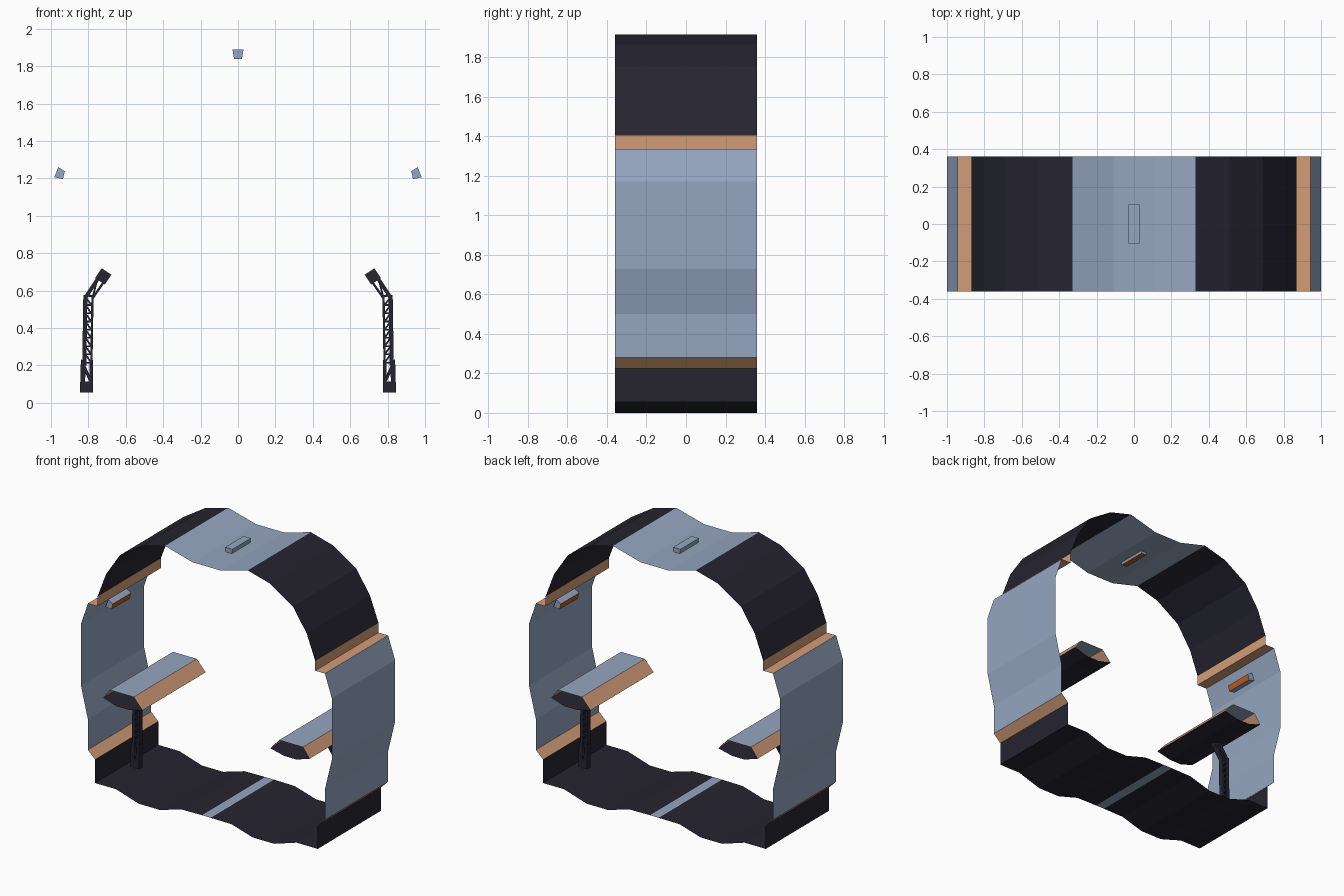
import bpy, bmesh, math
from mathutils import Vector

if "Cube" in bpy.data.objects:
    bpy.data.objects.remove(bpy.data.objects["Cube"])

D = 0.36  # half depth along y


def material(name, rgb):
    m = bpy.data.materials.new(name)
    m.diffuse_color = (*rgb, 1)
    m.use_nodes = True
    m.node_tree.nodes["Principled BSDF"].inputs["Base Color"].default_value = m.diffuse_color
    return m


BLUE = material("steel_blue", (0.30, 0.38, 0.53))
DARK = material("near_black", (0.019, 0.018, 0.030))
PEACH = material("peach_trim", (0.65, 0.335, 0.19))
ORANGE = material("deep_orange", (0.50, 0.11, 0.016))


def finish(name, bm, mats):
    me = bpy.data.meshes.new(name)
    bm.to_mesh(me)
    bm.free()
    for m in mats:
        me.materials.append(m)
    ob = bpy.data.objects.new(name, me)
    bpy.context.collection.objects.link(ob)
    return ob


def sheet(name, pts, mats, idx=None, half=D, closed=False, caps=False):
    """Extrude an x-z profile along y; idx gives a material per segment."""
    bm = bmesh.new()
    a = [bm.verts.new((x, -half, z)) for x, z in pts]
    b = [bm.verts.new((x, half, z)) for x, z in pts]
    n = len(pts)
    for i in range(n if closed else n - 1):
        j = (i + 1) % n
        f = bm.faces.new((a[i], a[j], b[j], b[i]))
        f.material_index = idx[i] if idx else 0
    if caps:
        bm.faces.new(a[::-1])
        bm.faces.new(b)
        bmesh.ops.recalc_face_normals(bm, faces=bm.faces)
    return finish(name, bm, mats)


def mirrored(pts, s):
    return [(s * x, z) for x, z in (pts if s > 0 else pts[::-1])]


def beam(bm, p, q, w, depth):
    """Box along p-q in the x-z plane, w wide, depth along y."""
    p, q = Vector((p[0], 0, p[1])), Vector((q[0], 0, q[1]))
    d = (q - p).normalized()
    n = Vector((d.z, 0, -d.x)) * w / 2
    rings = []
    for y in (-depth / 2, depth / 2):
        o = Vector((0, y, 0))
        rings.append([bm.verts.new(c + o) for c in (p - n, p + n, q + n, q - n)])
    a, b = rings
    bm.faces.new(a)
    bm.faces.new(b[::-1])
    for i in range(4):
        j = (i + 1) % 4
        bm.faces.new((a[j], a[i], b[i], b[j]))


# Floor: dark wavy deck with a blue centre strip
half_floor = [(0.035, 0.052), (0.2, 0.05), (0.37, 0.0), (0.54, 0.0), (0.72, 0.056), (0.888, 0.056)]
floor = mirrored(half_floor, -1) + half_floor
sheet("floor_deck", floor, [DARK, BLUE], [1 if i == 5 else 0 for i in range(11)])

# Ceiling: blue dipped panel
sheet("ceiling_panel", [(0.33, 1.914), (0.11, 1.855), (-0.11, 1.855), (-0.33, 1.914)], [BLUE])

for side, s in (("right", 1), ("left", -1)):
    # Shell pieces, from the floor up
    sheet(side + "_kick_panel", mirrored([(0.888, 0.056), (0.888, 0.225)], s), [DARK])
    sheet(side + "_lower_trim", mirrored([(0.888, 0.225), (0.945, 0.28)], s), [PEACH])
    sheet(side + "_wall_panel", mirrored([(0.945, 0.28), (0.945, 0.50), (1.0, 0.727),
                                          (1.0, 1.172), (0.945, 1.335)], s), [BLUE])
    sheet(side + "_upper_trim", mirrored([(0.945, 1.335), (0.868, 1.335), (0.868, 1.405)], s), [PEACH])
    sheet(side + "_roof_arc", mirrored([(0.868, 1.405), (0.80, 1.585), (0.69, 1.75),
                                        (0.51, 1.865), (0.33, 1.914)], s), [DARK])

    # Bench: open ended tube, blue top, peach edges, dark underside
    bench = [(s * x, z) for x, z in [(0.58, 0.758), (0.77, 0.758), (0.822, 0.688),
                                     (0.72, 0.655), (0.62, 0.655), (0.51, 0.68)]]
    sheet(side + "_bench", bench, [BLUE, PEACH, DARK], [0, 1, 2, 2, 2, 1], closed=True)

    # Truss leg: foot, two rails, zigzag braces, angled head
    bm = bmesh.new()
    P = lambda x, z: (s * x, z)
    dy = 0.04
    beam(bm, P(0.832, 0.056), P(0.827, 0.23), 0.026, dy)
    beam(bm, P(0.785, 0.056), P(0.785, 0.23), 0.020, dy)
    beam(bm, P(0.81, 0.056), P(0.81, 0.115), 0.05, dy)
    beam(bm, P(0.79, 0.12), P(0.825, 0.2), 0.016, dy)
    for x, xb, w in ((0.822, 0.816, 0.022), (0.784, 0.778, 0.012)):
        beam(bm, P(x, 0.2), P(xb, 0.575), w, dy)
    cells = 8
    for i in range(cells):
        z0 = 0.215 + i * 0.044
        beam(bm, P(0.782, z0), P(0.82, z0), 0.009, dy)
        beam(bm, P(0.784, z0), P(0.816, z0 + 0.044), 0.009, dy)
    beam(bm, P(0.818, 0.56), P(0.735, 0.685), 0.020, dy)
    beam(bm, P(0.780, 0.555), P(0.705, 0.665), 0.012, dy)
    beam(bm, P(0.775, 0.57), P(0.815, 0.575), 0.012, dy)
    beam(bm, P(0.775, 0.57), P(0.755, 0.65), 0.010, dy)
    beam(bm, P(0.738, 0.65), P(0.703, 0.702), 0.062, dy)
    bmesh.ops.recalc_face_normals(bm, faces=bm.faces)
    finish(side + "_bench_leg", bm, [DARK])

    # Wall lamp: tapered block with an orange inner face
    lamp = [(s * x, z) for x, z in [(0.961, 1.26), (0.982, 1.206), (0.936, 1.196), (0.926, 1.238)]]
    sheet(side + "_wall_lamp", lamp, [BLUE, ORANGE], [0, 0, 1, 0], half=0.105, closed=True, caps=True)

# Ceiling lamp
sheet("ceiling_lamp", [(-0.029, 1.888), (0.029, 1.888), (0.021, 1.838), (-0.021, 1.838)],
      [BLUE, ORANGE], [0, 0, 1, 0], half=0.105, closed=True, caps=True)
